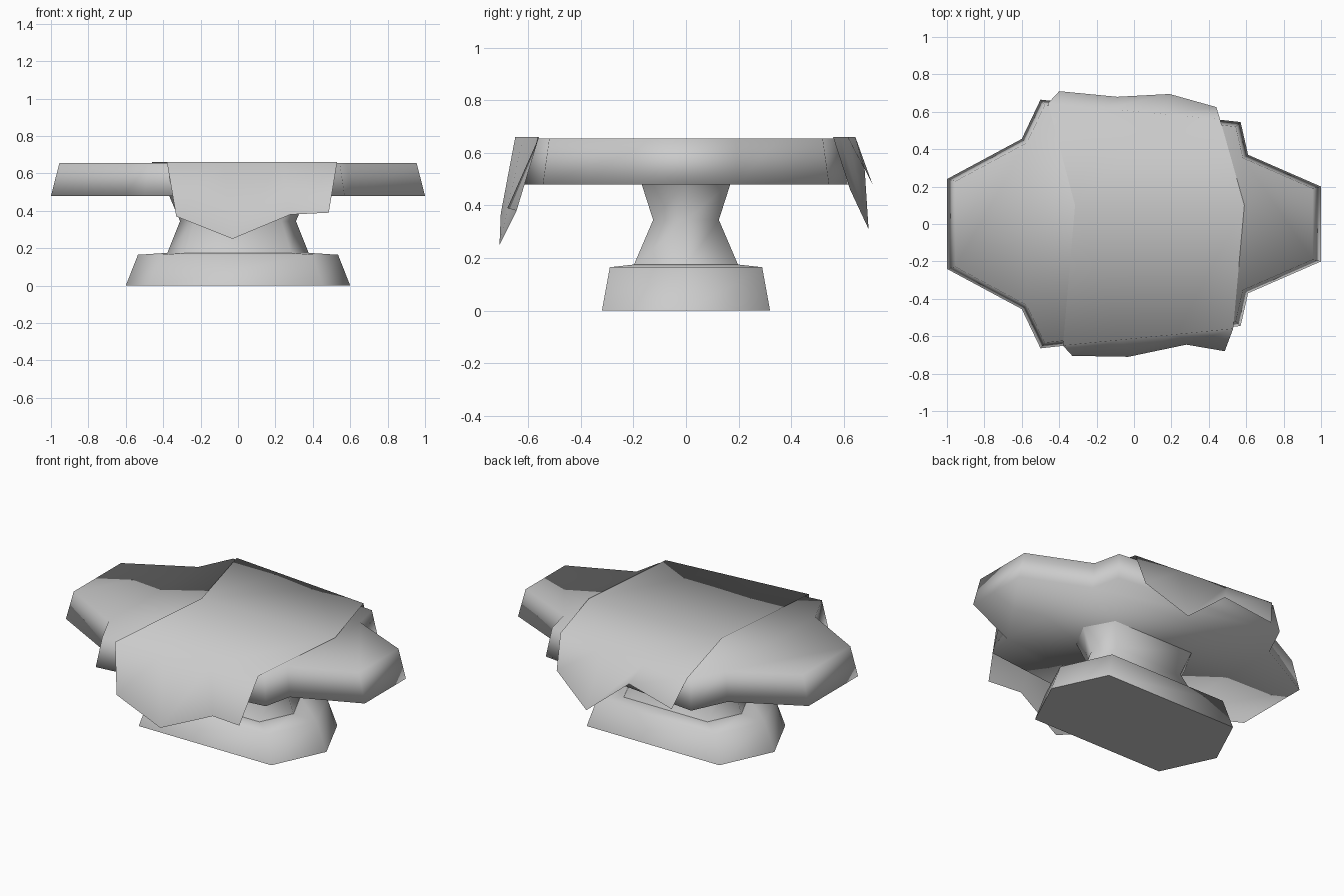
import bpy, bmesh
from mathutils import Vector

cube = bpy.data.objects.get("Cube")
if cube:
    bpy.data.objects.remove(cube, do_unlink=True)

grey = bpy.data.materials.new("light_grey")
grey.use_nodes = True
grey.diffuse_color = (0.6, 0.6, 0.6, 1)
grey.node_tree.nodes["Principled BSDF"].inputs["Base Color"].default_value = (0.6, 0.6, 0.6, 1)


def finish(name, bm, angle=None, closed=True):
    if closed:
        bmesh.ops.recalc_face_normals(bm, faces=bm.faces)
    mesh = bpy.data.meshes.new(name)
    bm.to_mesh(mesh)
    bm.free()
    mesh.materials.append(grey)
    ob = bpy.data.objects.new(name, mesh)
    bpy.context.collection.objects.link(ob)
    bpy.ops.object.select_all(action='DESELECT')
    ob.select_set(True)
    bpy.context.view_layer.objects.active = ob
    if angle is None:
        bpy.ops.object.shade_smooth()
    else:
        bpy.ops.object.shade_smooth_by_angle(angle=angle)
    return ob


def loft(name, rings, angle=None):
    """Skin a stack of equal-sized point rings and cap both ends."""
    bm = bmesh.new()
    loops = [[bm.verts.new(p) for p in ring] for ring in rings]
    for low, high in zip(loops, loops[1:]):
        for i in range(len(low)):
            j = (i + 1) % len(low)
            bm.faces.new((low[i], low[j], high[j], high[i]))
    bm.faces.new(loops[0][::-1])
    bm.faces.new(loops[-1])
    return finish(name, bm, angle)


# Pedestal: stretched hexagon, flared foot and pinched column
def hexagon(rx, ry, z):
    c = rx * 0.75
    return [(rx, 0, z), (c, ry, z), (-c, ry, z), (-rx, 0, z), (-c, -ry, z), (c, -ry, z)]


loft("pedestal_foot", [hexagon(0.6, 0.32, 0), hexagon(0.535, 0.29, 0.165),
                       hexagon(0.38, 0.2, 0.175)], 1.2)
loft("pedestal_column", [hexagon(0.38, 0.2, 0.17), hexagon(0.31, 0.125, 0.345),
                         hexagon(0.37, 0.17, 0.485)], 1.2)

# Tabletop: wide, stepped outline with tapered ends
back = [(1, 0.2), (0.61, 0.37), (0.57, 0.545), (-0.5, 0.665), (-0.6, 0.455), (-1, 0.24)]
outline = back + [(x, -y) for x, y in reversed(back)]
loft("tabletop", [[(x, y, 0.48) for x, y in outline],
                  [(x * 0.955, y * 0.955, 0.655) for x, y in outline]])

# Cloth: thin sheet across the top with a ragged hem at front and back
front_hem = [(-0.33, -0.705, 0.37), (-0.03, -0.71, 0.25), (0.28, -0.645, 0.38), (0.485, -0.68, 0.39)]
back_hem = [(-0.4, 0.71, 0.48), (-0.09, 0.68, 0.54), (0.19, 0.695, 0.31), (0.44, 0.625, 0.46)]
front_ends = Vector((-0.38, -0.65, 0.66)), Vector((0.53, -0.56, 0.66))
back_ends = Vector((-0.46, 0.645, 0.66)), Vector((0.46, 0.56, 0.66))

bm = bmesh.new()


def hanging(hem, ends, flip):
    low = [bm.verts.new(p) for p in hem]
    fold = [bm.verts.new(ends[0].lerp(ends[1], i / 3)) for i in range(4)]
    for i in range(3):
        quad = [low[i], low[i + 1], fold[i + 1], fold[i]]
        bm.faces.new(quad[::-1] if flip else quad)
    return fold


front_fold = hanging(front_hem, front_ends, False)
back_fold = hanging(back_hem, back_ends, True)
left_mid = bm.verts.new((0.59, 0.1, 0.66))
right_mid = bm.verts.new((-0.315, 0.1, 0.66))
bm.faces.new(front_fold + [left_mid] + back_fold[::-1] + [right_mid])
finish("cloth", bm, closed=False)
